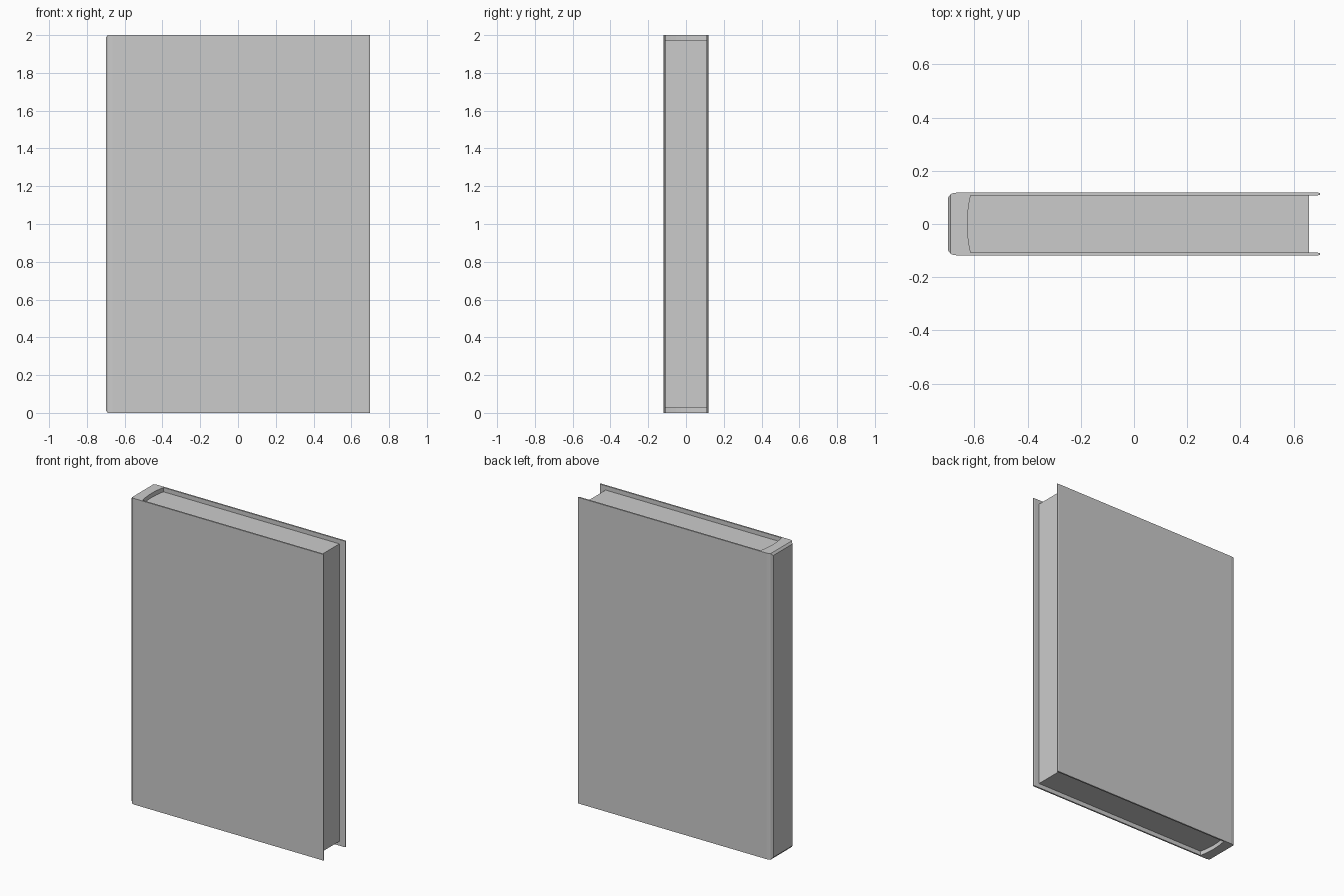
import bpy, bmesh

if "Cube" in bpy.data.objects:
    bpy.data.objects.remove(bpy.data.objects["Cube"])


def prism(name, half, z0, z1):
    """Extrude an outline given by its +y half, mirrored across y = 0."""
    outline = half + [(x, -y) for x, y in reversed(half) if y > 1e-6]
    bm = bmesh.new()
    base = bm.faces.new([bm.verts.new((x, y, z0)) for x, y in outline])
    res = bmesh.ops.extrude_face_region(bm, geom=[base], use_keep_orig=True)
    top = [v for v in res["geom"] if isinstance(v, bmesh.types.BMVert)]
    bmesh.ops.translate(bm, verts=top, vec=(0, 0, z1 - z0))
    bmesh.ops.recalc_face_normals(bm, faces=bm.faces[:])
    # Raised, chamfered panel on the back of the spine
    spine = [f for f in bm.faces
             if f.normal.x < -0.99 and f.calc_center_median().x < -0.68]
    if spine:
        bmesh.ops.inset_individual(bm, faces=spine, thickness=0.02, depth=0.011)
    mesh = bpy.data.meshes.new(name)
    bm.to_mesh(mesh)
    bm.free()
    obj = bpy.data.objects.new(name, mesh)
    bpy.context.collection.objects.link(obj)
    return obj


IN, OUT = 0.108, 0.118
# Rounded binding edge shared by the spine and the pages
binding = [(-0.626 + 0.012 * (t / 4) ** 2, IN * t / 4) for t in range(5)]

# Cover: two boards joined by a thick spine
prism("cover", binding + [
    (0.692, IN), (0.699, 0.110), (0.70, 0.113), (0.699, 0.116), (0.692, OUT),
    (-0.665, OUT), (-0.68, 0.116), (-0.689, 0.112)], 0.0, 2.0)

# Page block, set back from the three open edges
prism("pages", binding + [(0.657, IN)], 0.028, 1.972)
